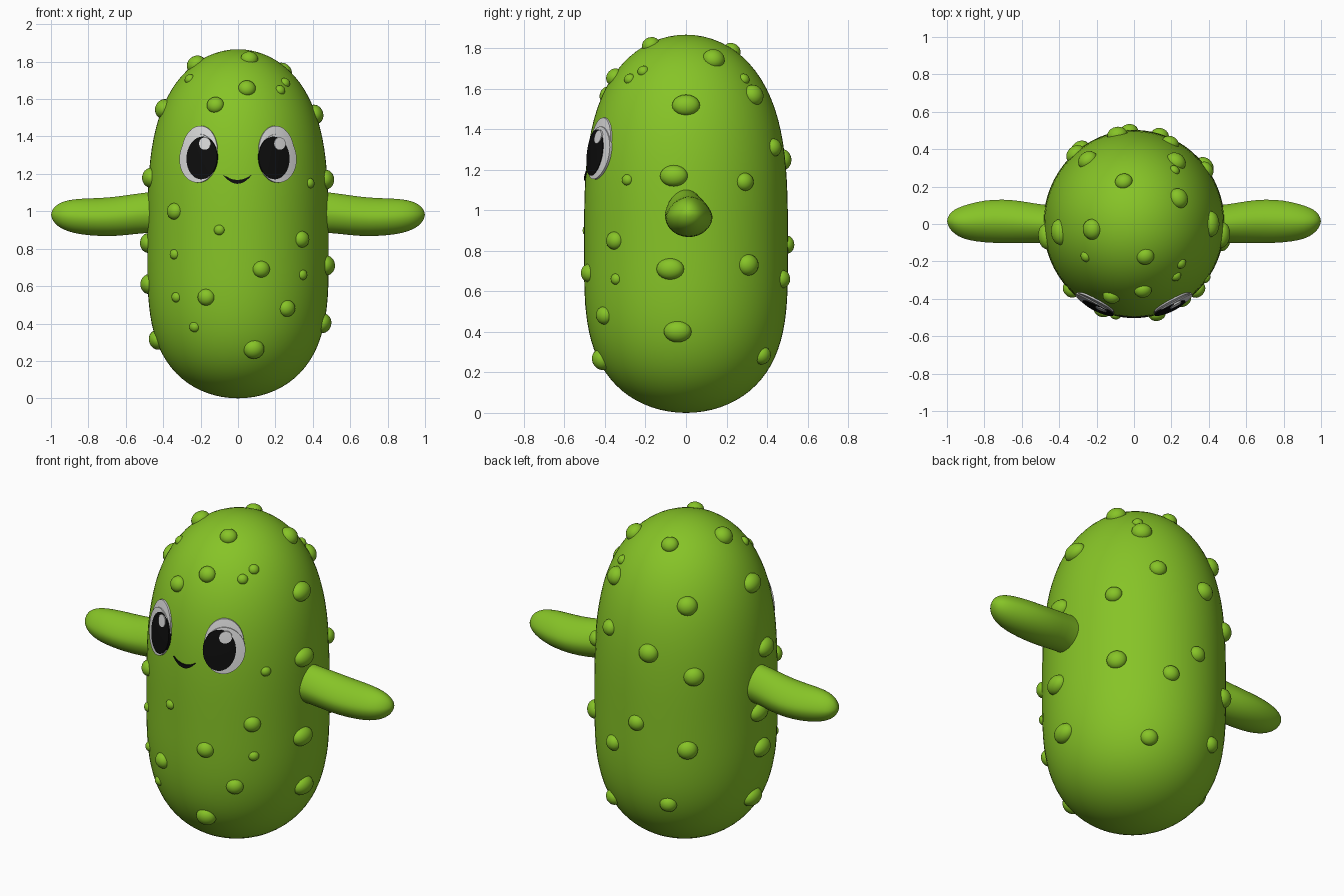
import bpy, bmesh, math
from mathutils import Matrix, Vector

cube = bpy.data.objects.get("Cube")
if cube:
    bpy.data.objects.remove(cube, do_unlink=True)


def material(name, r, g, b):
    m = bpy.data.materials.new(name)
    m.use_nodes = True
    m.diffuse_color = (r, g, b, 1)
    bsdf = m.node_tree.nodes["Principled BSDF"]
    bsdf.inputs["Base Color"].default_value = (r, g, b, 1)
    bsdf.inputs["Roughness"].default_value = 0.6
    return m


GREEN = material("pickle green", 0.24, 0.55, 0.02)
WHITE = material("eye white", 0.68, 0.68, 0.68)
BLACK = material("black", 0.004, 0.004, 0.004)

# Body shape: a rounded capsule, widest at MID
MID, TOP, WIDTH, DEPTH = 0.8, 1.866, 0.485, 0.503


def girth(z):
    t = (z - MID) / (TOP - MID) if z > MID else (MID - z) / MID
    return math.sqrt(max(0, 1 - min(t, 1) ** 3.4))


def on_body(angle, z):
    """Point on the body; angle 0 is the front, a quarter turn is +x."""
    g = girth(z)
    return Vector((WIDTH * g * math.sin(angle), -DEPTH * g * math.cos(angle), z))


def on_face(x, z, lift):
    """Point of the front surface at x, z, pushed outwards by lift."""
    angle = math.asin(max(-1, min(1, x / (WIDTH * girth(z)))))
    p = on_body(angle, z)
    return p + Vector((math.sin(angle), -math.cos(angle), 0)) * lift


def finish(name, bm, mat):
    bmesh.ops.recalc_face_normals(bm, faces=bm.faces)
    mesh = bpy.data.meshes.new(name)
    bm.to_mesh(mesh)
    bm.free()
    for p in mesh.polygons:
        p.use_smooth = True
    mesh.materials.append(mat)
    obj = bpy.data.objects.new(name, mesh)
    bpy.context.collection.objects.link(obj)
    return obj


def loft(name, rings, mat, start=None, end=None):
    """Skin closed rings of points, with optional pole points."""
    bm = bmesh.new()
    loops = [[bm.verts.new(p) for p in ring] for ring in rings]
    n = len(loops[0])
    for a, b in zip(loops, loops[1:]):
        for i in range(n):
            bm.faces.new((a[i], a[(i + 1) % n], b[(i + 1) % n], b[i]))
    for pole, loop in ((start, loops[0]), (end, loops[-1])):
        if pole is not None:
            v = bm.verts.new(pole)
            for i in range(n):
                bm.faces.new((v, loop[i], loop[(i + 1) % n]))
    return finish(name, bm, mat)


def turn(n):
    return [2 * math.pi * i / n for i in range(n)]


# Body
rings = []
for i in range(1, 48):
    s = math.sin(math.pi * (i / 48 - 0.5))
    z = MID + s * (TOP - MID if s > 0 else MID)
    rings.append([on_body(a, z) for a in turn(64)])
loft("body", rings, GREEN, (0, 0, 0), (0, 0, TOP))

# Arms: sections of x, centre z, half height, centre y, half depth
ARM = [(0.40, 0.995, 0.115, 0.0, 0.10), (0.50, 0.993, 0.108, 0.0, 0.105),
       (0.60, 0.978, 0.108, 0.01, 0.115), (0.70, 0.969, 0.104, 0.015, 0.12),
       (0.80, 0.970, 0.100, 0.014, 0.115), (0.88, 0.974, 0.092, 0.01, 0.10),
       (0.94, 0.978, 0.075, 0.01, 0.08), (0.98, 0.980, 0.048, 0.015, 0.05),
       (0.995, 0.982, 0.02, 0.015, 0.022)]
for side, label in ((1, "left"), (-1, "right")):
    rings = []
    for x, cz, h, cy, d in ARM:
        rings.append([(side * x,
                       cy + d * math.cos(a) * (1 - 0.2 * max(0, math.sin(a))),
                       cz + h * math.sin(a)) for a in turn(24)])
    arm = loft(label + "_arm", rings, GREEN, end=(side, 0.015, 0.982))
    mod = arm.modifiers.new("smooth", "SUBSURF")
    mod.levels = mod.render_levels = 1

# Warts: radius, then azimuth in degrees and height
WARTS = {
    0.028: [(40, 1.65), (51, 1.69), (-57, 1.71), (54, 1.15), (-45, 0.77),
            (46, 0.66), (-44, 0.54), (-31, 0.38), (142, 1.65), (-12, 0.9)],
    0.045: [(-18, 1.57), (-45, 1.0), (45, 0.85), (15, 0.69), (-21, 0.54),
            (34, 0.48), (126, 1.14), (163, 0.66), (150, 0.28), (183, 0.83),
            (204, 0.36), (155, 1.31), (194, 1.79), (20, 1.82), (8, 1.66)],
    0.053: [(-83, 1.79), (119, 1.75), (-84, 1.55), (90, 1.52), (-82, 1.18),
            (83, 1.17), (12, 0.26), (-91, 0.83), (-88, 0.61), (-90, 0.31),
            (81, 0.71), (85, 0.4), (128, 0.73), (191, 1.25), (145, 1.57),
            (217, 1.52), (221, 1.13), (217, 0.7)],
}
bm = bmesh.new()
for radius, spots in WARTS.items():
    for degrees, z in spots:
        a = math.radians(degrees)
        p = on_body(a, z)
        across = on_body(a + 0.01, z) - on_body(a - 0.01, z)
        rise = on_body(a, z + 0.01) - on_body(a, z - 0.01)
        normal = across.cross(rise).normalized()
        across.normalize()
        rise = normal.cross(across)
        # the warts on the flanks are stretched sideways
        wide = 1.3 if abs(normal.x) > 0.85 and radius > 0.05 else 1.05
        basis = Matrix((across * radius * wide, rise * radius,
                        normal * radius * 0.85)).transposed().to_4x4()
        bmesh.ops.create_uvsphere(
            bm, u_segments=20, v_segments=12, radius=1,
            matrix=Matrix.Translation(p - normal * 0.006) @ basis)
finish("warts", bm, GREEN)


# Eyes and mouth: thin plates wrapped on the front of the body
def disc(name, cx, cz, rx, rz, lift, mat, tilt=0):
    def ring(s, up):
        pts = []
        for a in turn(40):
            u, v = rx * s * math.cos(a), rz * s * math.sin(a)
            pts.append(on_face(cx + u * math.cos(tilt) - v * math.sin(tilt),
                               cz + u * math.sin(tilt) + v * math.cos(tilt), up))
        return pts
    rings = [ring(s / 8, lift) for s in range(1, 9)] + [ring(1.01, -0.01)]
    loft(name, rings, mat, start=on_face(cx, cz, lift))


for side, label in ((1, "left"), (-1, "right")):
    tilt = side * 0.06
    disc(label + "_eye_back", side * 0.203, 1.315, 0.094, 0.142, 0.008, WHITE, tilt)
    disc(label + "_eye_white", side * 0.208, 1.283, 0.097, 0.130, 0.013, WHITE, tilt)
    disc(label + "_pupil", side * 0.187, 1.285, 0.079, 0.114, 0.017, BLACK, tilt)
    disc(label + "_eye_glint", side * 0.192 + 0.022, 1.362, 0.029, 0.033, 0.021, WHITE)

bm = bmesh.new()
rows = []
for i in range(25):
    t = i / 12 - 1
    low = 1.147 + 0.045 * t * t
    thick = 0.002 + 0.019 * (1 - t * t)
    rows.append([bm.verts.new(on_face(0.074 * t - 0.003, z, lift)) for z, lift in
                 ((low, -0.005), (low, 0.006), (low + thick, 0.006), (low + thick, -0.005))])
for a, b in zip(rows, rows[1:]):
    for k in range(3):
        bm.faces.new((a[k], b[k], b[k + 1], a[k + 1]))
finish("mouth", bm, BLACK)

# Keep the rims of the face plates crisp
bpy.ops.object.select_all(action="DESELECT")
for obj in bpy.context.collection.objects:
    if obj.type == "MESH" and any(w in obj.name for w in ("eye", "pupil", "mouth")):
        obj.select_set(True)
        bpy.context.view_layer.objects.active = obj
bpy.ops.object.shade_smooth_by_angle(angle=math.radians(40))
